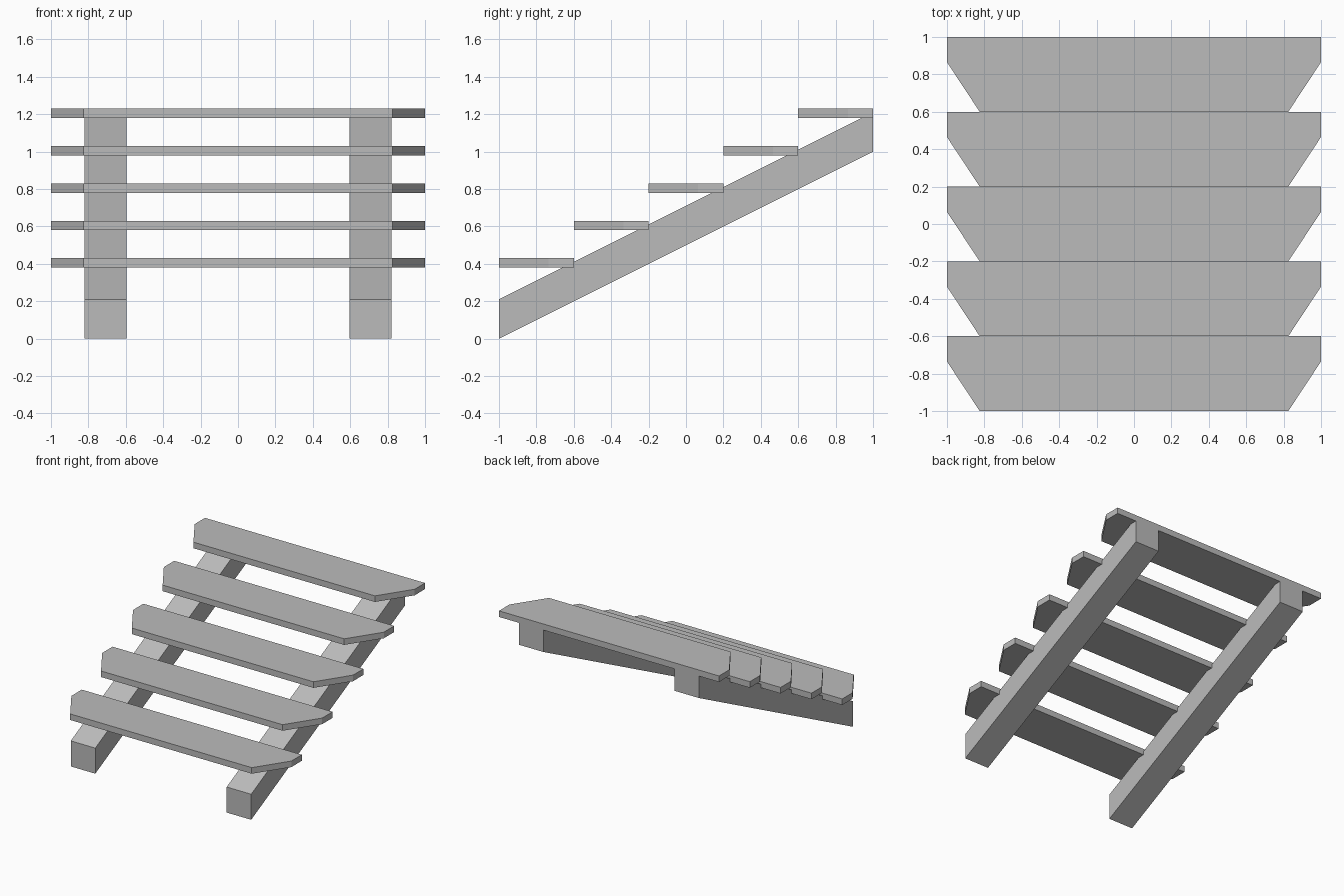
import bpy
import bmesh
from mathutils import Vector

cube = bpy.data.objects.get("Cube")
if cube:
    bpy.data.objects.remove(cube, do_unlink=True)

# Single plain grey
grey = bpy.data.materials.new("plain grey")
grey.use_nodes = True
colour = (0.5, 0.5, 0.5, 1)
grey.diffuse_color = colour
grey.node_tree.nodes["Principled BSDF"].inputs["Base Color"].default_value = colour


def extrude_profile(name, points, offset):
    """Solid made by pushing a flat outline along an offset."""
    bm = bmesh.new()
    face = bm.faces.new([bm.verts.new(p) for p in points])
    result = bmesh.ops.extrude_face_region(bm, geom=[face], use_keep_orig=True)
    moved = [v for v in result["geom"] if isinstance(v, bmesh.types.BMVert)]
    bmesh.ops.translate(bm, verts=moved, vec=Vector(offset))
    bmesh.ops.recalc_face_normals(bm, faces=bm.faces)
    mesh = bpy.data.meshes.new(name)
    bm.to_mesh(mesh)
    bm.free()
    mesh.materials.append(grey)
    obj = bpy.data.objects.new(name, mesh)
    bpy.context.collection.objects.link(obj)
    return obj


# Sloping stringers, trimmed level under the top tread
side_profile = [(-1, 0), (1, 1), (1, 1.18), (0.94, 1.18), (-1, 0.21)]
for name, x in (("left_stringer", 0.597), ("right_stringer", -0.82)):
    extrude_profile(name, [(x, y, z) for y, z in side_profile], (0.223, 0, 0))

# Treads with cut front corners
half_outline = [(0.825, 0), (1, 0.265), (1, 0.4)]
outline = half_outline + [(-x, y) for x, y in reversed(half_outline)]
for i in range(5):
    tread = extrude_profile(f"tread_{i + 1}", [(x, y, 0) for x, y in outline], (0, 0, 0.05))
    tread.location = (0, -1 + 0.4 * i, 0.38 + 0.2 * i)
